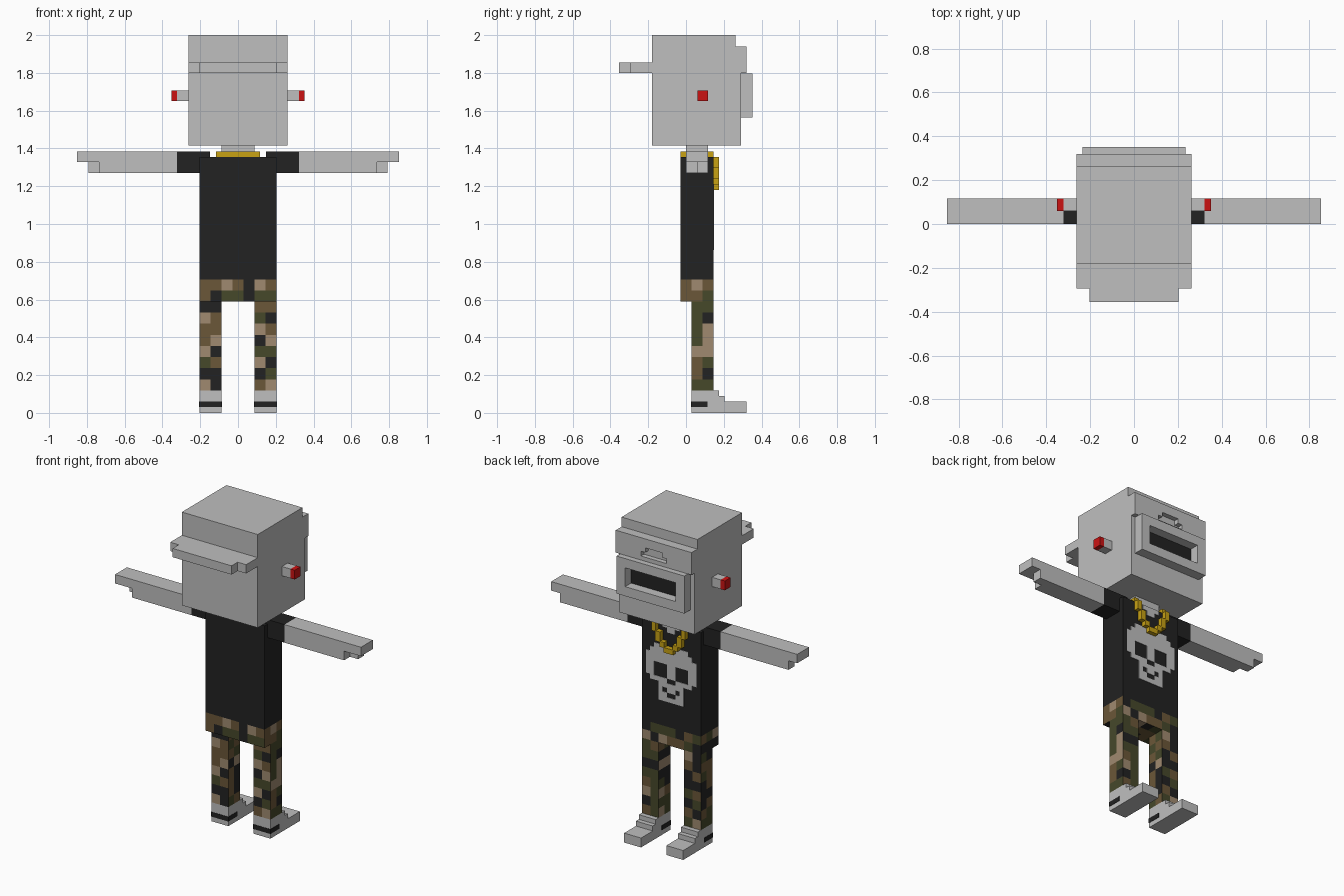
import bpy, bmesh, random
from mathutils import Vector

if "Cube" in bpy.data.objects:
    bpy.data.objects.remove(bpy.data.objects["Cube"])

random.seed(4)
V = 0.0292          # small grid step
U = 2 * V           # large grid step


def material(name, rgb):
    m = bpy.data.materials.new(name)
    m.diffuse_color = (*rgb, 1)
    m.use_nodes = True
    m.node_tree.nodes["Principled BSDF"].inputs["Base Color"].default_value = m.diffuse_color
    return m


GREY = material("light_grey", (0.52, 0.52, 0.52))
BLACK = material("black", (0.016, 0.016, 0.016))
RED = material("red", (0.60, 0.006, 0.006))
GOLD = material("gold", (0.58, 0.36, 0.007))
BROWN = material("brown", (0.147, 0.095, 0.04))
TAN = material("tan", (0.35, 0.254, 0.162))
OLIVE = material("olive", (0.061, 0.065, 0.023))
CAMO = [BLACK, BROWN, TAN, OLIVE]


def add_box(bm, b):
    x0, x1, y0, y1, z0, z1 = b
    verts = bmesh.ops.create_cube(bm, size=1)["verts"]
    for v in verts:
        v.co = Vector(((x0 + x1) / 2 + v.co.x * (x1 - x0),
                       (y0 + y1) / 2 + v.co.y * (y1 - y0),
                       (z0 + z1) / 2 + v.co.z * (z1 - z0)))


def finish(bm, name, mats):
    bmesh.ops.recalc_face_normals(bm, faces=bm.faces[:])
    me = bpy.data.meshes.new(name)
    bm.to_mesh(me)
    bm.free()
    for m in mats:
        me.materials.append(m)
    ob = bpy.data.objects.new(name, me)
    bpy.context.collection.objects.link(ob)
    return ob


def boxes(name, mat, *parts):
    bm = bmesh.new()
    for p in parts:
        add_box(bm, p)
    return finish(bm, name, [mat])


def mirrored(b):
    return (-b[1], -b[0], *b[2:])


def profile(name, mat, yz, x0, x1):
    """Side outline extruded along x."""
    bm = bmesh.new()
    face = bm.faces.new([bm.verts.new((x0, y, z)) for y, z in yz])
    out = bmesh.ops.extrude_face_region(bm, geom=[face])["geom"]
    for v in out:
        if isinstance(v, bmesh.types.BMVert):
            v.co.x = x1
    return finish(bm, name, [mat])


def camo_box(name, b, rows):
    """Box cut into squares; rows colour the -y side, the rest is scattered."""
    bm = bmesh.new()
    add_box(bm, b)
    for axis in range(3):
        lo, hi = b[2 * axis], b[2 * axis + 1]
        n = round((hi - lo) / U)
        for i in range(1, n):
            co, no = Vector((0, 0, 0)), Vector((0, 0, 0))
            co[axis], no[axis] = lo + (hi - lo) * i / n, 1
            bmesh.ops.bisect_plane(bm, geom=bm.verts[:] + bm.edges[:] + bm.faces[:],
                                   plane_co=co, plane_no=no)
    bm.normal_update()
    for f in bm.faces:
        c = f.calc_center_median()
        if f.normal.y < -0.5:
            r = min(int((b[5] - c.z) / U), len(rows) - 1)
            f.material_index = "KBTO".index(rows[r][int((c.x - b[0]) / U)])
        else:
            f.material_index = random.choices(range(4), (3, 4, 2, 4))[0]
    return finish(bm, name, CAMO)


# head with a stepped cap top
H = 9 * V
profile("head", GREY, [(-0.18, 1.416), (0.29, 1.416), (0.29, 1.94), (0.262, 1.94),
                       (0.262, 2.0), (-0.18, 2.0)], -H, H)
# cap band with an arched opening
boxes("cap_band", GREY,
      (-H, H, 0.29, 0.32, 1.80, 1.825),
      (-H, -0.088, 0.29, 0.32, 1.825, 1.855), (0.088, H, 0.29, 0.32, 1.825, 1.855),
      (-H, -0.058, 0.29, 0.32, 1.855, 1.884), (0.058, H, 0.29, 0.32, 1.855, 1.884),
      (-H, H, 0.29, 0.32, 1.884, 1.94))
boxes("cap_brim", GREY, (-H, H, -0.295, -0.18, 1.80, 1.855),
      (-0.204, 0.204, -0.355, -0.295, 1.80, 1.855))

# visor frame and dark lens
boxes("visor_frame", GREY,
      (-0.235, 0.235, 0.29, 0.352, 1.563, 1.622), (-0.235, 0.235, 0.29, 0.352, 1.74, 1.798),
      (-0.235, -0.175, 0.29, 0.352, 1.622, 1.74), (0.175, 0.235, 0.29, 0.352, 1.622, 1.74))
boxes("visor_lens", BLACK, (-0.175, 0.175, 0.288, 0.293, 1.622, 1.74))

# ear bolts with red tips
ear = (H, 0.322, 0.06, 0.117, 1.65, 1.708)
tip = (0.322, 0.351, 0.06, 0.117, 1.65, 1.708)
boxes("ear_bolts", GREY, ear, mirrored(ear))
boxes("ear_tips", RED, tip, mirrored(tip))

# neck, torso and sleeves
boxes("neck", GREY, (-0.088, 0.088, 0, 0.117, 1.35, 1.416))
T = 7 * V
boxes("shirt", BLACK, (-T, T, -0.03, 0.145, 0.705, 1.355))
sleeve = (0.148, 0.322, 0, 0.117, 1.27, 1.383)
boxes("sleeves", BLACK, sleeve, mirrored(sleeve))
boxes("collar_skin", GREY, (-0.058, 0.058, 0.143, 0.148, 1.326, 1.355),
      (-0.029, 0.029, 0.143, 0.148, 1.297, 1.326))

# arms, fingers and thumbs
arm = [(0.322, 0.735, 0, 0.117, 1.27, 1.383), (0.735, 0.852, 0, 0.117, 1.327, 1.383),
       (0.735, 0.792, 0.058, 0.117, 1.27, 1.327)]
boxes("arm_right", GREY, *arm)
boxes("arm_left", GREY, *[mirrored(b) for b in arm])

# gold chain: ring over the shoulders and stepped links on the chest
links = [(0.088, 0.117, -0.03, 0.145, 1.355, 1.383),
         (0.088, 0.117, 0.145, 0.175, 1.297, 1.355),
         (0.058, 0.092, 0.145, 0.175, 1.238, 1.302),
         (0.029, 0.062, 0.145, 0.175, 1.209, 1.243)]
boxes("chain", GOLD, *links, *[mirrored(b) for b in links],
      (-0.088, 0.088, -0.03, -0.001, 1.355, 1.383),
      (-0.032, 0.032, 0.145, 0.175, 1.18, 1.212))

# skull print on the chest, one thin strip per run of squares
SKULL = ["..########..",
         ".##########.",
         "############",
         "############",
         "##...##...##",
         "##...##...##",
         "##...##...##",
         ".####..####.",
         "...######...",
         "...#.##.#...",
         "...##..##...",
         "...######..."]
strips = []
for r, row in enumerate(SKULL):
    z = 1.212 - r * V
    c = 0
    while c < 12:
        e = c
        while e < 12 and row[e] == "#":
            e += 1
        if e > c:
            strips.append(((c - 6) * V, (e - 6) * V, 0.143, 0.148, z - V, z))
        c = e + 1
boxes("skull_print", GREY, *strips)

# camouflage trousers
camo_box("trouser_waist", (-T, T, -0.03, 0.145, 0.59, 0.705), ["BBTBKTB", "BKOOKOO"])
camo_box("trouser_leg_left", (-T, -T + 4 * V, 0.029, 0.145, 0.119, 0.59),
         ["KK", "TB", "BB", "BT", "TK", "OB", "KK", "TK"])
camo_box("trouser_leg_right", (T - 4 * V, T, 0.029, 0.145, 0.119, 0.59),
         ["BB", "OK", "TB", "KT", "OO", "TK", "KO", "BT"])

# stepped shoes with a dark heel stripe
for side, x0 in (("left", -T), ("right", T - 4 * V)):
    x1 = x0 + 4 * V
    profile("shoe_" + side, GREY, [(0.029, 0), (0.32, 0), (0.32, 0.059), (0.204, 0.059),
                                   (0.204, 0.09), (0.175, 0.09), (0.175, 0.119),
                                   (0.029, 0.119)], x0, x1)
    boxes("heel_stripe_" + side, BLACK,
          (x0 - 0.002, x1 + 0.002, 0.027, 0.115, 0.03, 0.059))
